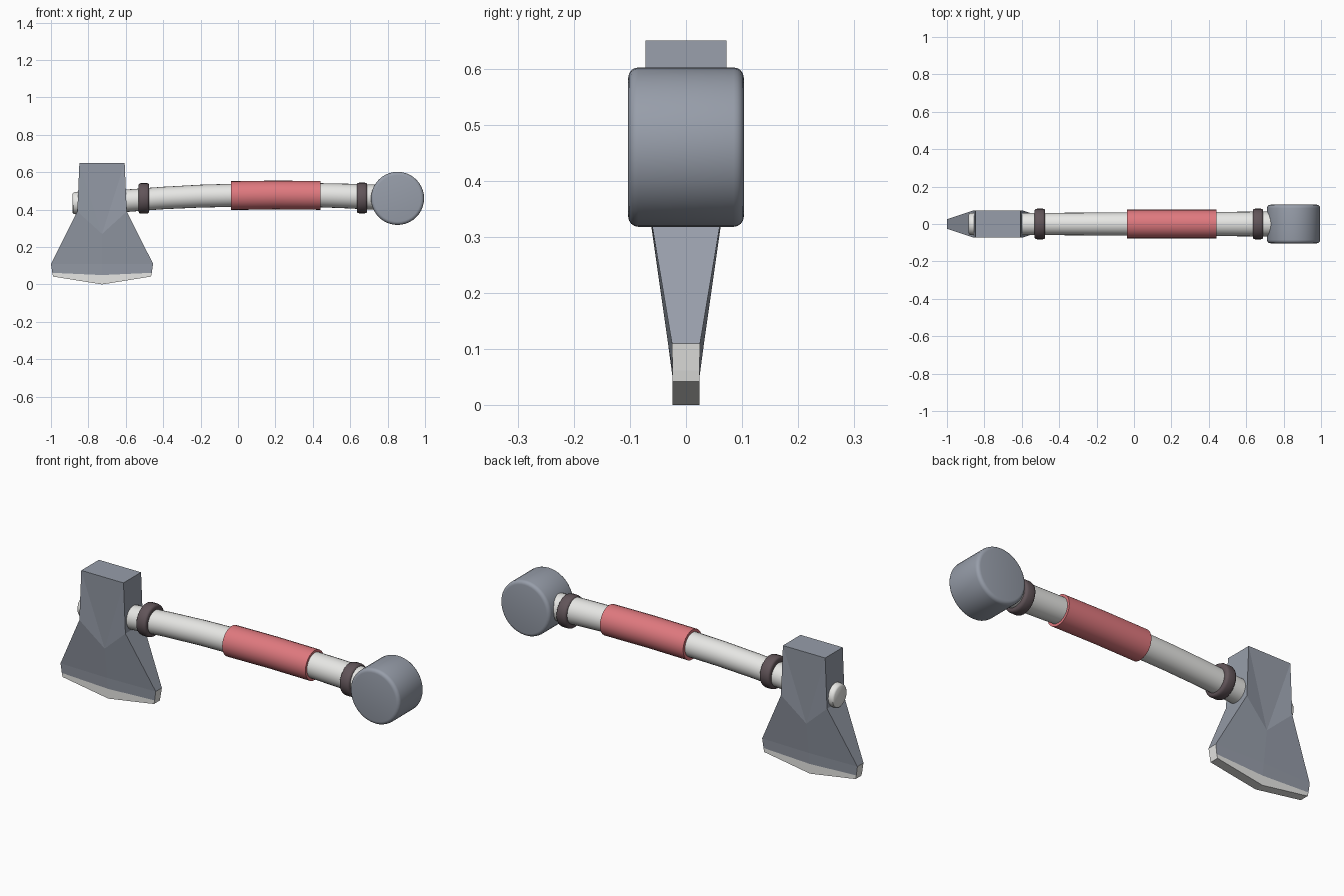
import bpy, bmesh, math
from mathutils import Matrix

cube = bpy.data.objects.get("Cube")
if cube:
    bpy.data.objects.remove(cube, do_unlink=True)


def material(name, r, g, b):
    m = bpy.data.materials.new(name)
    m.use_nodes = True
    m.diffuse_color = (r, g, b, 1)
    bsdf = next(n for n in m.node_tree.nodes if n.type == 'BSDF_PRINCIPLED')
    bsdf.inputs["Base Color"].default_value = (r, g, b, 1)
    return m


steel = material("blue_grey_steel", .31, .34, .40)
white = material("pale_white", .8, .8, .78)
red = material("soft_red", .74, .19, .21)
dark = material("dark_brown_grey", .12, .09, .10)


def finish(name, bm, mats, smooth=True):
    bmesh.ops.recalc_face_normals(bm, faces=bm.faces)
    mesh = bpy.data.meshes.new(name)
    bm.to_mesh(mesh)
    bm.free()
    obj = bpy.data.objects.new(name, mesh)
    bpy.context.collection.objects.link(obj)
    for m in mats:
        mesh.materials.append(m)
    if smooth:
        bpy.ops.object.select_all(action='DESELECT')
        obj.select_set(True)
        bpy.context.view_layer.objects.active = obj
        bpy.ops.object.shade_smooth_by_angle(angle=math.radians(40))
    return obj


def tube(name, profile, mat, sides=24):
    """Loft circles (x, centre z, radius) along x and cap both ends."""
    bm = bmesh.new()
    rings = []
    for x, z, r in profile:
        angles = [math.tau * i / sides for i in range(sides)]
        rings.append([bm.verts.new((x, r * math.cos(a), z + r * math.sin(a))) for a in angles])
    for a, b in zip(rings, rings[1:]):
        for i in range(sides):
            j = (i + 1) % sides
            bm.faces.new((a[i], a[j], b[j], b[i]))
    bm.faces.new(rings[0])
    bm.faces.new(rings[-1])
    return finish(name, bm, [mat])


# Gently bowed handle with a rounded butt
tube("handle", [(-.885, .434, .050), (-.88, .434, .057), (-.868, .435, .060),
                (-.6, .447, .060), (-.4, .462, .060), (-.2, .472, .061),
                (0, .477, .062), (.2, .479, .063), (.4, .478, .064),
                (.6, .472, .066), (.8, .463, .068)], white)

# Wrapped grip
tube("grip", [(-.037, .475, .077), (.2, .478, .077), (.44, .476, .077)], red)

# Rounded collars at each end of the handle
for name, x, z in (("head_collar", -.503, .460), ("pommel_collar", .663, .462)):
    tube(name, [(x - .028, z, .060), (x - .028, z, .073), (x - .024, z, .079),
                (x - .015, z, .082), (x + .015, z, .082), (x + .024, z, .079),
                (x + .028, z, .073), (x + .028, z, .060)], dark)

# Round pommel with softened rims
bm = bmesh.new()
bmesh.ops.create_cone(bm, cap_ends=True, segments=40, radius1=.142, radius2=.142, depth=.206,
                      matrix=Matrix.Translation((.853, 0, .46)) @ Matrix.Rotation(math.pi / 2, 4, 'X'))
rims = [e for e in bm.edges if abs(e.verts[0].co.y - e.verts[1].co.y) < .001]
bmesh.ops.bevel(bm, geom=rims, offset=.018, segments=4, profile=.5, affect='EDGES')
finish("pommel", bm, [steel])

# Axe head rows: half width, side z, side half depth, middle z, middle half depth
rows = [(.121, .65, .072, .65, .072), (.132, .39, .072, .27, .053),
        (.273, .11, .025, .11, .032), (.266, .062, .024, .05, .024),
        (.262, .042, .024, 0, .024)]
bm = bmesh.new()
cx = -.727
rings = []
for w, sz, sd, mz, md in rows:
    ring = [(-w, -sd, sz), (0, -md, mz), (w, -sd, sz), (w, sd, sz), (0, md, mz), (-w, sd, sz)]
    rings.append([bm.verts.new((cx + x, y, z)) for x, y, z in ring])


def face(verts, mat):
    bm.faces.new(verts).material_index = mat


for n, (a, b) in enumerate(zip(rings, rings[1:])):
    for i in range(6):
        j = (i + 1) % 6
        is_side = i in (2, 5)
        mat = int(n == 3 or (n == 2 and is_side))
        if n == 0 and not is_side:
            # Cheeks crease from the top corners to the middle of the blade
            corner, mid = (i, j) if i in (0, 3) else (j, i)
            face((a[corner], a[mid], b[mid]), mat)
            face((a[corner], b[mid], b[corner]), mat)
        else:
            face((a[i], a[j], b[j], b[i]), mat)
top, low = rings[0], rings[-1]
face(top, 0)
face((low[0], low[1], low[4], low[5]), 1)
face((low[1], low[2], low[3], low[4]), 1)
finish("axe_head", bm, [steel, white], smooth=False)
